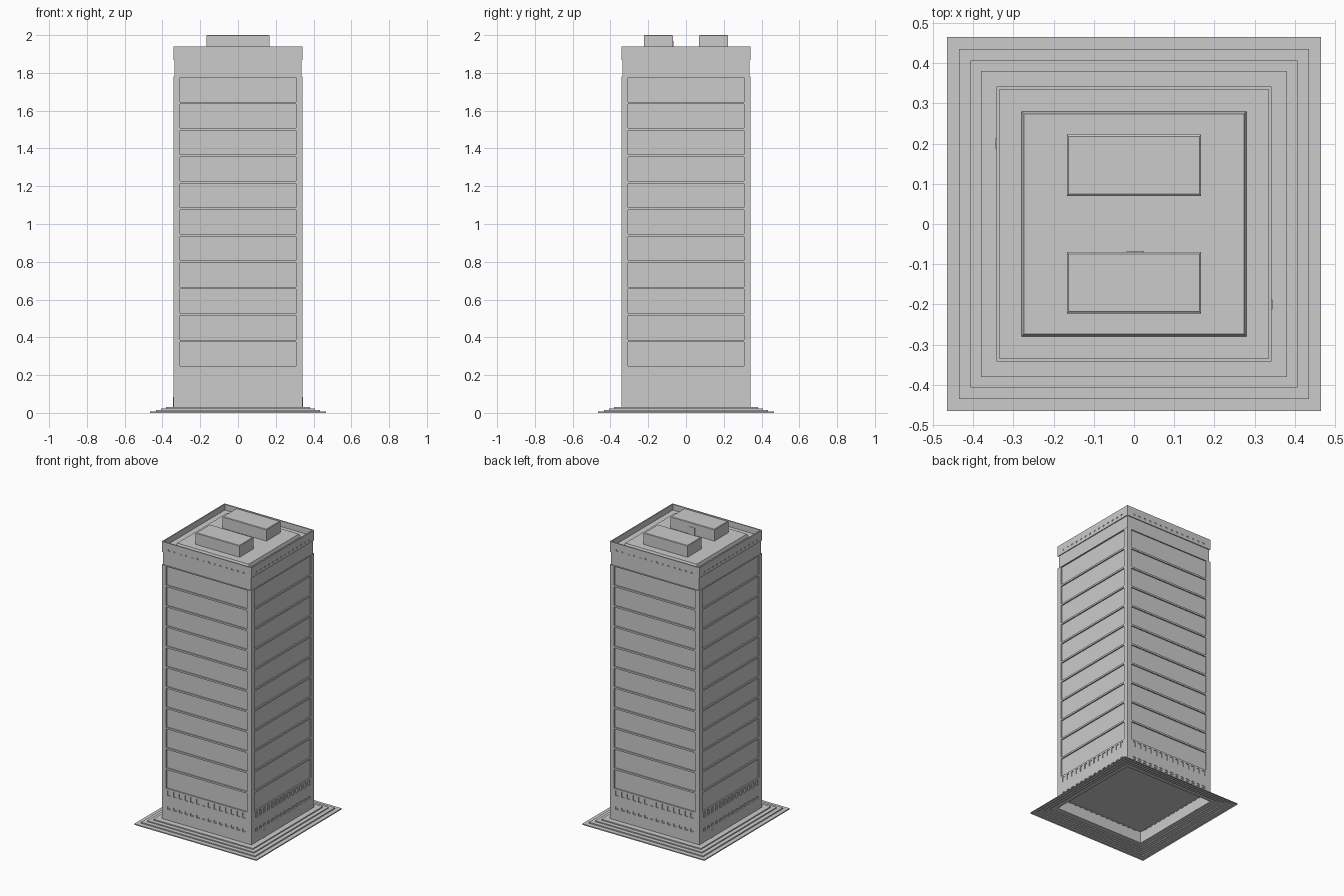
import bpy, bmesh, math
from mathutils import Matrix, Vector

if "Cube" in bpy.data.objects:
    bpy.data.objects.remove(bpy.data.objects["Cube"])

W = 0.342      # half width of the tower
EDGE = 0.308   # half width of the window field on each face


def finish(name, bm):
    bmesh.ops.remove_doubles(bm, verts=bm.verts, dist=1e-5)
    me = bpy.data.meshes.new(name)
    bm.to_mesh(me)
    bm.free()
    ob = bpy.data.objects.new(name, me)
    bpy.context.collection.objects.link(ob)
    return ob


def rings(name, profile, cap_start=False, cap_end=False, half_y=None, center=(0, 0)):
    """Square loops (half width, z) joined into a shell."""
    bm = bmesh.new()
    loops = []
    for h, z in profile:
        hy = h if half_y is None else half_y + h - profile[0][0]
        loops.append([bm.verts.new((center[0] + sx * h, center[1] + sy * hy, z))
                      for sx, sy in ((-1, -1), (1, -1), (1, 1), (-1, 1))])
    for a, b in zip(loops, loops[1:]):
        for i in range(4):
            j = (i + 1) % 4
            bm.faces.new((a[i], a[j], b[j], b[i]))
    if cap_start:
        bm.faces.new(loops[0][::-1])
    if cap_end:
        bm.faces.new(loops[-1])
    return finish(name, bm)


def walls(name, z0, z1, cells, depth):
    """Four wall strips; cells = list of (x0, x1, recessed)."""
    bm = bmesh.new()
    deep = []
    for k in range(4):
        rot = Matrix.Rotation(k * math.pi / 2, 3, 'Z')
        for x0, x1, recessed in cells:
            vs = [bm.verts.new(rot @ Vector((x, -W, z)))
                  for x, z in ((x0, z0), (x1, z0), (x1, z1), (x0, z1))]
            f = bm.faces.new(vs)
            f.normal_update()
            if recessed:
                deep.append(f)
    if deep:
        for f in bmesh.ops.extrude_discrete_faces(bm, faces=deep)['faces']:
            f.normal_update()
            n = f.normal.copy()
            bmesh.ops.translate(bm, verts=f.verts[:], vec=-n * depth)
    return finish(name, bm)


def bays(count, fill):
    """Evenly spaced openings between piers across the face."""
    pitch = 2 * EDGE / count
    out = [(-W, -EDGE, False)]
    for i in range(count):
        a = -EDGE + i * pitch
        m = pitch * (1 - fill) / 2
        out += [(a, a + m, False), (a + m, a + pitch - m, True), (a + pitch - m, a + pitch, False)]
    return out + [(EDGE, W, False)]


PLAIN = [(-W, W, False)]
FIELD = [(-W, -EDGE, False), (-EDGE, EDGE, True), (EDGE, W, False)]

# Stepped plinth, open underneath
steps = []
for i, h in enumerate((0.465, 0.435, 0.407, 0.38)):
    steps += [(h, i * 0.0075), (h, (i + 1) * 0.0075)]
rings("plinth_steps", steps + [(W, 0.03)])

# Lobby storey and its floor
walls("lobby_wall", 0.03, 0.105, PLAIN, 0)
walls("lobby_lower_bays", 0.105, 0.125, bays(14, 0.5), 0.005)
walls("lobby_band", 0.125, 0.20, PLAIN, 0)
walls("lobby_upper_bays", 0.20, 0.235, bays(14, 0.5), 0.005)
rings("tower_floor", [(W, 0.11)], cap_start=True)

# Eleven window storeys separated by thin spandrels
for i in range(11):
    z = 0.235 + i * 0.14
    walls(f"spandrel_{i}", z, z + 0.012, PLAIN, 0)
    walls(f"window_row_{i}", z + 0.012, z + 0.14, FIELD, 0.008)

# Slightly recessed frieze below the parapet
rings("frieze", [(W, 1.775), (W, 1.78), (W - 0.006, 1.78), (W - 0.006, 1.868), (W, 1.868)])
walls("parapet_base", 1.868, 1.886, PLAIN, 0)
walls("parapet_vents", 1.886, 1.896, bays(14, 0.3), 0.004)
walls("parapet_wall", 1.896, 1.94, PLAIN, 0)

# Parapet rim, roof gutter and raised roof deck
rings("roof", [(W, 1.94), (W - 0.008, 1.94), (W - 0.008, 1.90),
               (0.28, 1.90), (0.273, 1.92)], cap_end=True)

# Two rooftop plant rooms with softened top edges
for side, y in (("front", -0.146), ("back", 0.146)):
    rings(f"plant_room_{side}", [(0.167, 1.92), (0.167, 1.997), (0.163, 2.0)],
          cap_end=True, half_y=0.076, center=(0, y))


def box(name, loc, size):
    bm = bmesh.new()
    bmesh.ops.create_cube(bm, size=1)
    bmesh.ops.scale(bm, verts=bm.verts, vec=size)
    bmesh.ops.translate(bm, verts=bm.verts, vec=loc)
    return finish(name, bm)


# Small doors
box("roof_door", (0.003, -0.069, 1.945), (0.044, 0.004, 0.05))
for s in (-1, 1):
    box("side_door", (s * W, -s * 0.2, 0.057), (0.004, 0.025, 0.054))
